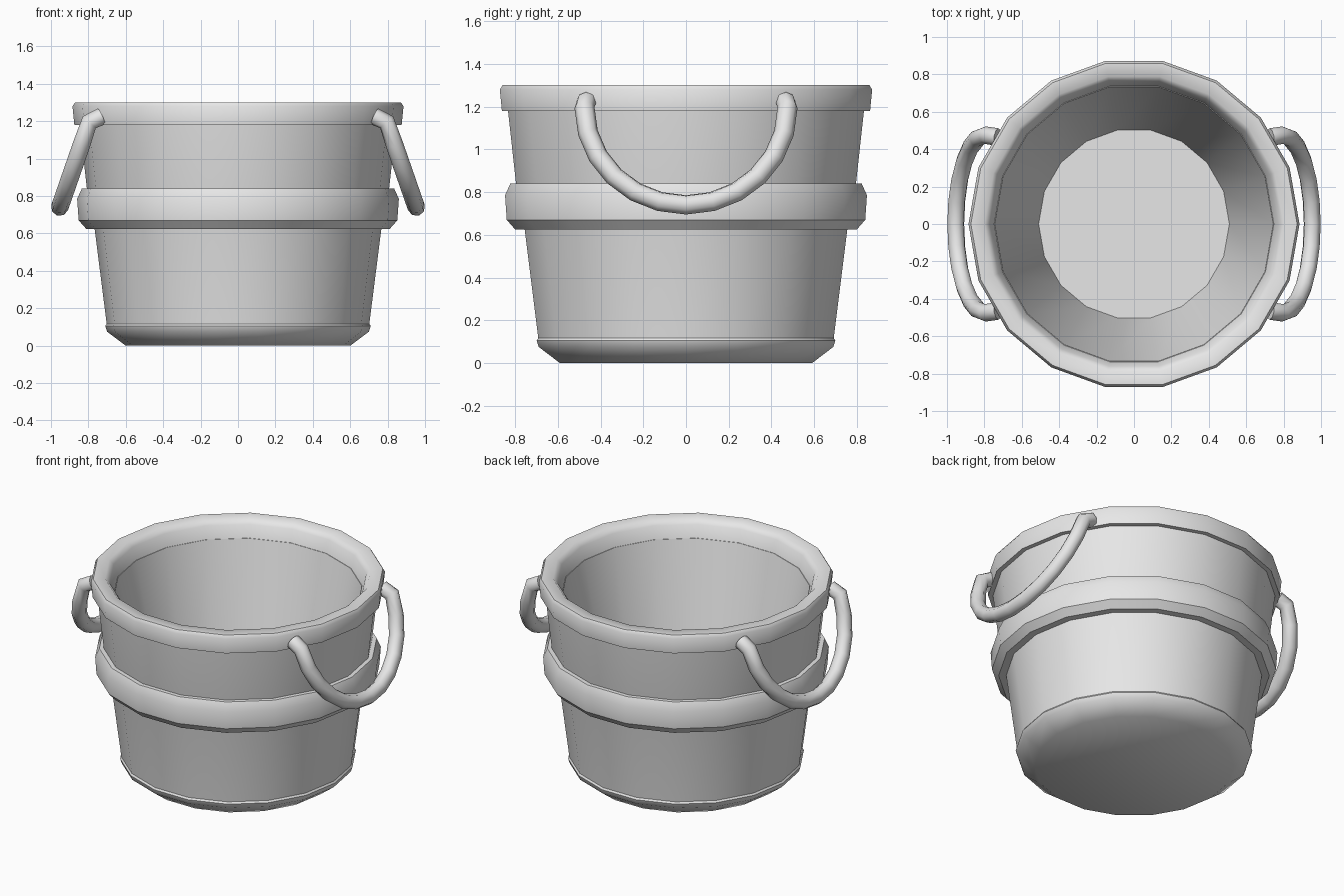
import bpy, bmesh, math

SIDES = 18

cube = bpy.data.objects.get("Cube")
if cube:
    bpy.data.objects.remove(cube, do_unlink=True)

grey = bpy.data.materials.new("plain_grey")
grey.use_nodes = True
GREY = (0.8, 0.8, 0.8, 1)
grey.diffuse_color = GREY
grey.node_tree.nodes["Principled BSDF"].inputs["Base Color"].default_value = GREY


def finish(name, mesh, angle):
    """Link a mesh as a named part and smooth it up to the given angle."""
    mesh.materials.clear()
    mesh.materials.append(grey)
    obj = bpy.data.objects.new(name, mesh)
    bpy.context.collection.objects.link(obj)
    bpy.ops.object.select_all(action="DESELECT")
    obj.select_set(True)
    bpy.context.view_layer.objects.active = obj
    bpy.ops.object.shade_smooth_by_angle(angle=math.radians(angle))
    return obj


def lathe(name, profile, angle=30, closed=True):
    """Turn (radius, height) points about z; open profiles get end caps."""
    bm = bmesh.new()
    rings = []
    for r, z in profile:
        turns = [2 * math.pi * i / SIDES for i in range(SIDES)]
        rings.append([bm.verts.new((r * math.cos(a), r * math.sin(a), z)) for a in turns])
    pairs = list(zip(rings, rings[1:]))
    if closed:
        pairs.append((rings[-1], rings[0]))
    else:
        bm.faces.new(rings[0])
        bm.faces.new(rings[-1])
    for low, high in pairs:
        for i in range(SIDES):
            j = (i + 1) % SIDES
            bm.faces.new((low[i], low[j], high[j], high[i]))
    bmesh.ops.recalc_face_normals(bm, faces=bm.faces)
    mesh = bpy.data.meshes.new(name)
    bm.to_mesh(mesh)
    bm.free()
    return finish(name, mesh, angle)


# Tapered wall with the hollow inside and its floor
lathe("bucket_wall", [(0.60, 0.03), (0.70, 0.10), (0.766, 0.62), (0.808, 0.84),
                      (0.847, 1.19), (0.745, 1.19), (0.51, 0.12)], closed=False)

# Rounded foot
lathe("bucket_base", [(0.60, 0), (0.70, 0.075), (0.71, 0.105), (0.70, 0.12),
                      (0.66, 0.12)], angle=50, closed=False).location.z = 0

# Middle hoop
lathe("middle_hoop", [(0.75, 0.625), (0.812, 0.625), (0.852, 0.67),
                      (0.86, 0.785), (0.835, 0.84), (0.79, 0.84)])

# Top rim with a softened inner lip
lathe("top_rim", [(0.82, 1.18), (0.875, 1.18), (0.885, 1.28), (0.872, 1.30),
                  (0.80, 1.30), (0.772, 1.27), (0.745, 1.18)], angle=50)


def handle(name, side):
    """Hanging half-loop with its ends bent in under the rim."""
    path = [(0.73, -0.465, 1.225)]
    steps = 12
    for i in range(steps + 1):
        a = math.pi * i / steps
        drop = math.sin(a)
        path.append((0.795 + 0.158 * drop, -0.475 * math.cos(a), 1.195 - 0.455 * drop))
    path.append((0.73, 0.465, 1.225))
    curve = bpy.data.curves.new(name, "CURVE")
    curve.dimensions = "3D"
    curve.bevel_depth = 0.047
    curve.bevel_resolution = 2
    curve.use_fill_caps = True
    spline = curve.splines.new("POLY")
    spline.points.add(len(path) - 1)
    for point, (x, y, z) in zip(spline.points, path):
        point.co = (side * x, side * y, z, 1)
    temp = bpy.data.objects.new(name + "_path", curve)
    bpy.context.collection.objects.link(temp)
    bpy.context.view_layer.update()
    graph = bpy.context.evaluated_depsgraph_get()
    mesh = bpy.data.meshes.new_from_object(temp.evaluated_get(graph))
    bpy.data.objects.remove(temp, do_unlink=True)
    finish(name, mesh, 50)


# Pair of side handles
for label, side in (("left", 1), ("right", -1)):
    handle(label + "_handle", side)
